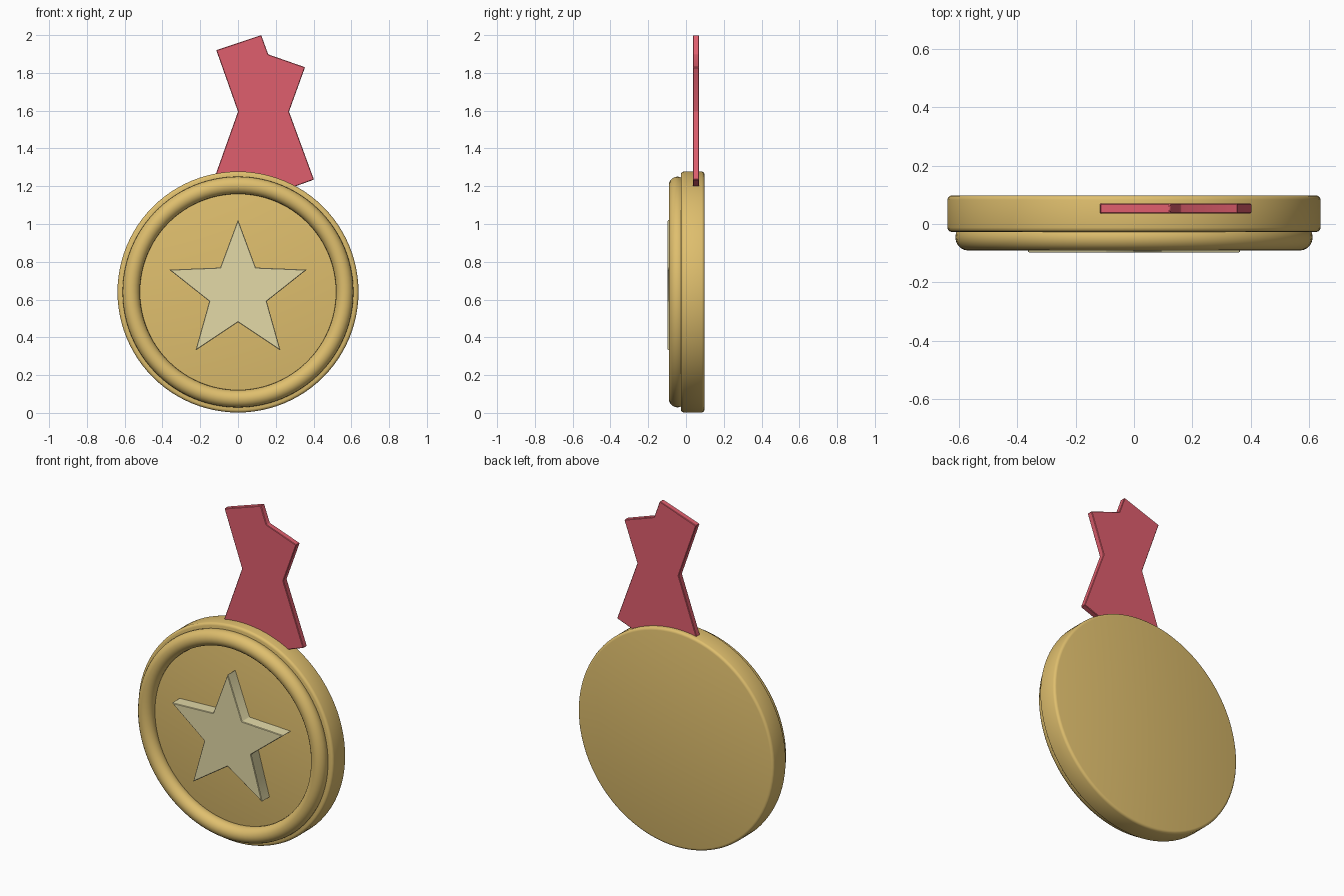
import bpy, bmesh, math

if "Cube" in bpy.data.objects:
    bpy.data.objects.remove(bpy.data.objects["Cube"])

CZ = 0.64  # height of the medal centre


def material(name, rgb):
    m = bpy.data.materials.new(name)
    m.diffuse_color = (*rgb, 1)
    m.use_nodes = True
    m.node_tree.nodes["Principled BSDF"].inputs["Base Color"].default_value = m.diffuse_color
    return m


gold = material("gold", (0.74, 0.52, 0.155))
pale = material("pale gold", (0.77, 0.70, 0.39))
red = material("ribbon red", (0.74, 0.113, 0.155))


def finish(obj, name, mat, bevel=0, segments=1):
    obj.name = name
    obj.data.name = name
    obj.data.materials.append(mat)
    bpy.ops.object.select_all(action='DESELECT')
    obj.select_set(True)
    bpy.context.view_layer.objects.active = obj
    if bevel:
        b = obj.modifiers.new("bevel", 'BEVEL')
        b.width, b.segments, b.limit_method = bevel, segments, 'ANGLE'
        bpy.ops.object.modifier_apply(modifier="bevel")
    bpy.ops.object.shade_smooth_by_angle(angle=math.radians(35))


def plate(name, points, y0, y1, mat, bevel):
    """Extrude an (x, z) outline from y0 to y1."""
    bm = bmesh.new()
    face = bm.faces.new([bm.verts.new((x, y0, z)) for x, z in points])
    ext = bmesh.ops.extrude_face_region(bm, geom=[face])
    bmesh.ops.translate(bm, vec=(0, y1 - y0, 0),
                        verts=[v for v in ext["geom"] if isinstance(v, bmesh.types.BMVert)])
    bmesh.ops.recalc_face_normals(bm, faces=bm.faces)
    me = bpy.data.meshes.new(name)
    bm.to_mesh(me)
    bm.free()
    obj = bpy.data.objects.new(name, me)
    bpy.context.collection.objects.link(obj)
    finish(obj, name, mat, bevel)


# Medal disc with rounded edge
bpy.ops.mesh.primitive_cylinder_add(vertices=96, radius=0.638, depth=0.125,
                                    location=(0, 0.0355, CZ), rotation=(math.pi / 2, 0, 0))
finish(bpy.context.object, "medal_disc", gold, 0.015, 3)

# Raised round rim on the front
bpy.ops.mesh.primitive_torus_add(major_radius=0.565, minor_radius=0.046,
                                 major_segments=96, minor_segments=20,
                                 location=(0, -0.045, CZ), rotation=(math.pi / 2, 0, 0))
finish(bpy.context.object, "medal_rim", gold)

# Five-pointed star
star = []
for i in range(10):
    r = 0.16 if i % 2 else 0.383
    a = i * math.pi / 5
    star.append((r * math.sin(a), CZ + r * math.cos(a)))
plate("star", star, -0.098, -0.02, pale, 0.003)

# Crossed ribbon, lower end tucked inside the disc
ribbon = [(-0.115, 1.92), (0.123, 2.0), (0.16, 1.898), (0.355, 1.83), (0.27, 1.595),
          (0.402, 1.235), (0.167, 1.15), (-0.158, 1.15), (0.0, 1.595)]
plate("ribbon", ribbon, 0.036, 0.07, red, 0.003)
